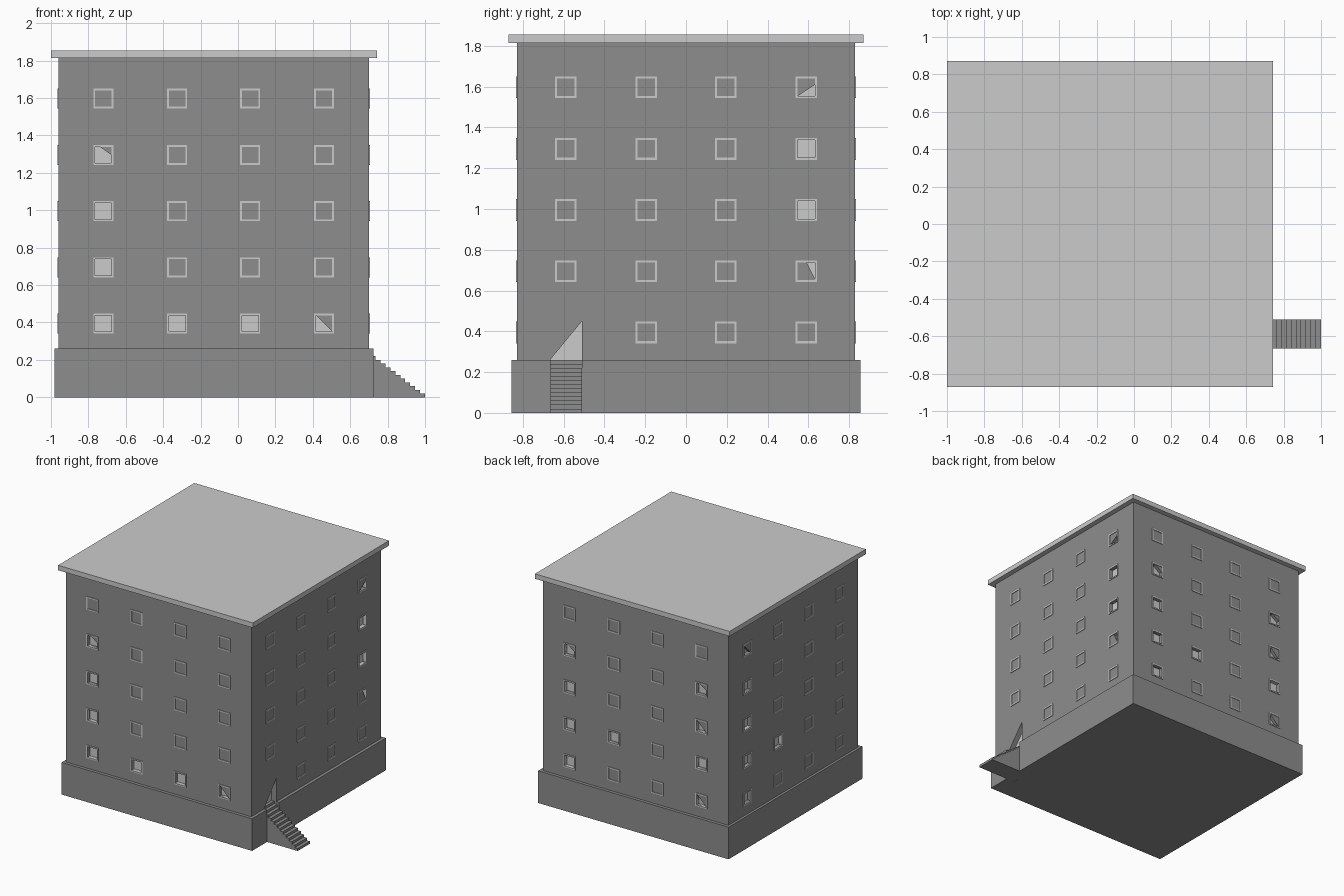
import bpy, bmesh
from math import pi
from mathutils import Matrix, Vector

if "Cube" in bpy.data.objects:
    bpy.data.objects.remove(bpy.data.objects["Cube"])

CX, HALF = -0.13, 0.83            # wall block centre and half width
COLS = [-0.59, -0.195, 0.195, 0.59]
ROWS = [0.395, 0.695, 0.995, 1.295, 1.597]
BACK = 0.03                       # window recess depth

dark = bpy.data.materials.new("dark_grey")
dark.diffuse_color = (0.27, 0.27, 0.27, 1)
dark.use_nodes = True
dark.node_tree.nodes["Principled BSDF"].inputs["Base Color"].default_value = dark.diffuse_color


def finish(bm, name, mat=None):
    bmesh.ops.recalc_face_normals(bm, faces=bm.faces)
    me = bpy.data.meshes.new(name)
    bm.to_mesh(me)
    bm.free()
    ob = bpy.data.objects.new(name, me)
    bpy.context.collection.objects.link(ob)
    if mat:
        me.materials.append(mat)
    return ob


def prism(bm, pts, vec, m=Matrix()):
    a = [bm.verts.new(m @ Vector(p)) for p in pts]
    b = [bm.verts.new(m @ (Vector(p) + Vector(vec))) for p in pts]
    bm.faces.new(a)
    bm.faces.new(b[::-1])
    for i in range(len(a)):
        j = (i + 1) % len(a)
        bm.faces.new((a[i], b[i], b[j], a[j]))


def box(bm, x0, x1, y0, y1, z0, z1, m=Matrix()):
    prism(bm, [(x0, y0, z0), (x1, y0, z0), (x1, y1, z0), (x0, y1, z0)],
          (0, 0, z1 - z0), m)


def solid(name, *dims, mat=None):
    bm = bmesh.new()
    box(bm, *dims)
    return finish(bm, name, mat)


def cut(ob, cutter):
    mod = ob.modifiers.new("openings", 'BOOLEAN')
    mod.operation, mod.solver, mod.object = 'DIFFERENCE', 'EXACT', cutter
    cutter.hide_render = True
    cutter.hide_set(True)


def side(k):
    return Matrix.Translation((CX, 0, 0)) @ Matrix.Rotation(k * pi / 2, 4, 'Z')


# Main masses
walls = solid("walls", CX - HALF, CX + HALF, -HALF, HALF, 0.26, 1.82, mat=dark)
base = solid("base", -0.98, 0.725, -0.855, 0.855, 0, 0.26, mat=dark)
solid("roof_slab", -1, 0.742, -0.871, 0.871, 1.815, 1.855)

# Window frames with recessed panes, four sides
frames, panes = bmesh.new(), bmesh.new()
o, i = 0.0535, 0.0435
for k in range(4):
    m = side(k)
    for c, u in enumerate(COLS):
        for r, z in enumerate(ROWS):
            if (k, c, r) == (1, 0, 0):
                continue          # the doorway sits here
            y0, y1 = -HALF - 0.005, -HALF + BACK
            for s in (-1, 1):
                a, b = sorted((s * i, s * o))
                box(frames, u + a, u + b, y0, y1, z - o, z + o, m)
                box(frames, u - i, u + i, y0, y1, z + a, z + b, m)
            box(panes, u - i, u + i, y1 - 0.003, y1 + 0.003, z - i, z + i, m)
finish(frames, "window_frames")
finish(panes, "window_panes")

# Openings in the wall skin: whole or partly covered windows
FULL = [(-1, -1), (1, -1), (1, 1), (-1, 1)]
LOW_L = [(-1, -1), (1, -1), (-1, 1)]
LOW_R = [(-1, -1), (1, -1), (1, 0.3)]
UP_R = [(0.05, 1), (1, -0.9), (1, 1)]
CHIP = [(-1, -1), (1, -1), (1, 0), (-0.4, 1), (-1, 1)]
OPEN = {
    0: {(0, 3): CHIP, (0, 2): FULL, (0, 1): FULL, (0, 0): FULL,
        (1, 0): FULL, (2, 0): FULL, (3, 0): LOW_L},
    1: {(3, 4): LOW_R, (3, 3): FULL, (3, 2): FULL, (3, 1): UP_R},
    2: {(0, 3): CHIP, (0, 2): FULL, (0, 1): FULL, (0, 0): FULL, (1, 1): FULL,
        (3, 3): CHIP, (3, 2): LOW_L, (3, 1): FULL, (3, 0): LOW_L},
    3: {(0, 4): LOW_L, (0, 3): FULL, (0, 2): FULL, (0, 1): FULL,
        (0, 0): FULL, (1, 1): FULL},
}
cutters = bmesh.new()
for k, wins in OPEN.items():
    for (c, r), poly in wins.items():
        pts = [(COLS[c] + i * p, -HALF - 0.02, ROWS[r] + i * q) for p, q in poly]
        prism(cutters, pts, (0, 0.02 + BACK, 0), side(k))

# Doorway, half covered by the wall skin
D0, D1 = -0.665, -0.51
prism(cutters, [(0.655, D0, 0.24), (0.655, D1, 0.24), (0.655, D1, 0.45),
                (0.655, D0, 0.262)], (0.1, 0, 0))
cut(walls, finish(cutters, "opening_cutter"))
solid("door_panel", 0.65, 0.658, D0, D1, 0.26, 0.45)

# Notch in the base where the stairs run up to the door
cut(base, solid("stair_notch_cutter", 0.655, 0.8, D0, D1, -0.1, 0.4))

# Stairs as one stepped profile
N, RUN, RISE = 13, 0.0265, 0.02
profile = [(1 - N * RUN, D0, 0), (1, D0, 0)]
for n in range(N):
    x = 1 - n * RUN
    profile += [(x, D0, (n + 1) * RISE), (x - RUN, D0, (n + 1) * RISE)]
bm = bmesh.new()
prism(bm, profile, (0, D1 - D0, 0))
finish(bm, "stairs", dark)
